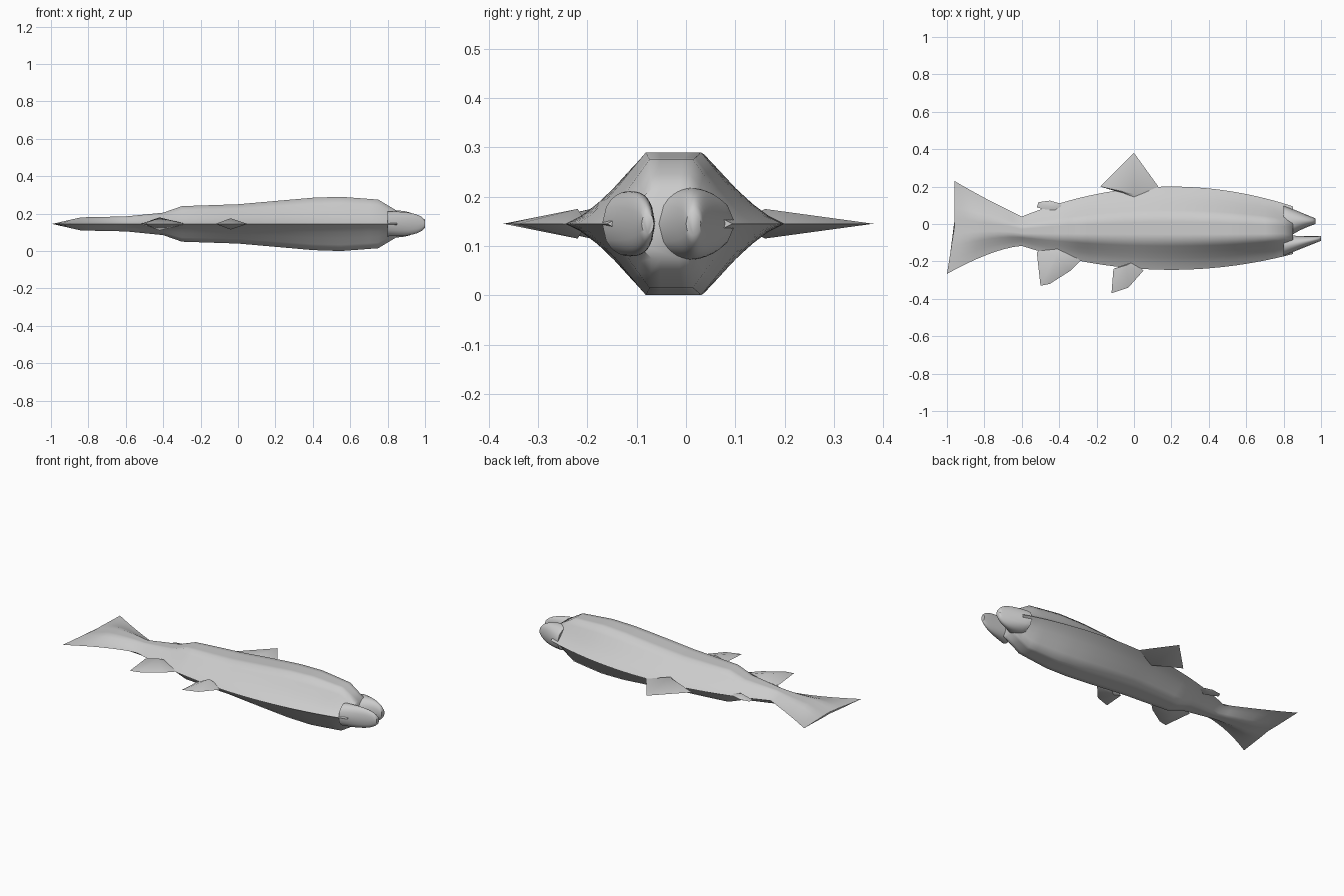
import bpy, bmesh, math

if "Cube" in bpy.data.objects:
    bpy.data.objects.remove(bpy.data.objects["Cube"], do_unlink=True)

MID = 0.145  # height of the symmetry plane
STEPS = 14   # points along each flank

grey = bpy.data.materials.new("light_grey")
grey.use_nodes = True
grey.diffuse_color = (0.6, 0.6, 0.6, 1)
grey.node_tree.nodes["Principled BSDF"].inputs["Base Color"].default_value = grey.diffuse_color


def finish(name, bm):
    bmesh.ops.recalc_face_normals(bm, faces=bm.faces)
    mesh = bpy.data.meshes.new(name)
    bm.to_mesh(mesh)
    bm.free()
    mesh.materials.append(grey)
    part = bpy.data.objects.new(name, mesh)
    bpy.context.collection.objects.link(part)
    bpy.ops.object.select_all(action="DESELECT")
    part.select_set(True)
    bpy.context.view_layer.objects.active = part
    bpy.ops.object.shade_smooth_by_angle(angle=math.radians(60))


def mix(start, end, t):
    return start + (end - start) * t


def lens(u):
    """Flat flank narrowing to a sharp back and belly."""
    return min(1, (1 - abs(u)) / 0.7) ** 1.3


def oval(u):
    return math.sqrt(1 - u * u)


def loft(name, stations, section):
    """Skin rings given by x, back edge, belly edge, half thickness and fork."""
    bm = bmesh.new()
    rings = []
    for x, back, belly, half, fork in stations:
        ring = []
        for i in range(-STEPS, STEPS):
            u = 1 - 2 * abs(i) / STEPS
            bend = fork * (2 - abs(u) + u)
            height = math.copysign(half * section(u), i)
            ring.append(bm.verts.new((x + bend, mix(belly, back, (u + 1) / 2), MID + height)))
        rings.append(ring)
    for ring, following in zip(rings, rings[1:]):
        for i in range(len(ring)):
            bm.faces.new((ring[i - 1], ring[i], following[i], following[i - 1]))
    bm.faces.new(rings[0])
    bm.faces.new(rings[-1])
    finish(name, bm)


# Half thickness along the body, from tail to mouth
GIRTH = [(-1, 0.005), (-0.85, 0.035), (-0.6, 0.04), (-0.4, 0.06), (-0.3, 0.095),
         (0, 0.105), (0.4, 0.14), (0.55, 0.145), (0.75, 0.13), (0.85, 0.07)]


def girth(x):
    for (start, low), (end, high) in zip(GIRTH, GIRTH[1:]):
        if x <= end:
            return mix(low, high, (x - start) / (end - start))
    return high


def body_station(x):
    """Arched back and belly that flare into a forked tail."""
    flare = max(0, (-0.6 - x) / 0.4)
    arch = (max(x, -0.6) - 0.2) ** 2
    back = 0.2 - arch / 4 + 0.19 * flare
    belly = -0.245 + arch / 5 - 0.15 * flare ** 1.5
    return x, back, belly, girth(x), 0.02 * flare ** 2


loft("body_and_tail", [body_station(i / 20 - 1) for i in range(38)], lens)


def jaw(name, tip, outer, inner, width):
    """Blunt oval jaw; outer and inner edges run from root to tip."""
    stations = []
    for i in range(STEPS):
        t = i / (STEPS - 1)
        edges = mix(*outer, t), mix(*inner, math.sqrt(t))
        half = width * math.sqrt(1 - 0.9 * t ** 3)
        stations.append((mix(0.8, tip, t), max(edges), min(edges), half, 0))
    loft(name, stations, oval)


# Open mouth
jaw("upper_jaw", 0.97, outer=(0.1, 0.03), inner=(-0.12, 0), width=0.073)
jaw("lower_jaw", 1, outer=(-0.17, -0.09), inner=(-0.06, -0.065), width=0.066)


def fin(name, ridge, half, outline):
    """Thin fin: sharp outline rising to a ridge point on both sides."""
    bm = bmesh.new()
    rim = [bm.verts.new((x, y, MID)) for x, y in outline]
    for height in (half, -half):
        peak = bm.verts.new((*ridge, MID + height))
        for i in range(len(rim)):
            bm.faces.new((rim[i - 1], rim[i], peak))
    finish(name, bm)


# Fins in the symmetry plane
fin("dorsal_fin", (0, 0.16), 0.03,
    [(0.13, 0.2), (0, 0.38), (-0.18, 0.2), (-0.08, 0.17), (0, 0.1)])
fin("adipose_fin", (-0.44, 0.09), 0.02,
    [(-0.36, 0.1), (-0.45, 0.125), (-0.51, 0.117), (-0.52, 0.09), (-0.4, 0.05)])
fin("anal_fin", (-0.42, -0.17), 0.035,
    [(-0.28, -0.19), (-0.34, -0.25), (-0.45, -0.32), (-0.5, -0.33),
     (-0.52, -0.15), (-0.4, -0.1)])
fin("pelvic_fin", (-0.04, -0.22), 0.03,
    [(0.05, -0.25), (-0.03, -0.34), (-0.12, -0.37), (-0.11, -0.24), (0, -0.2)])
